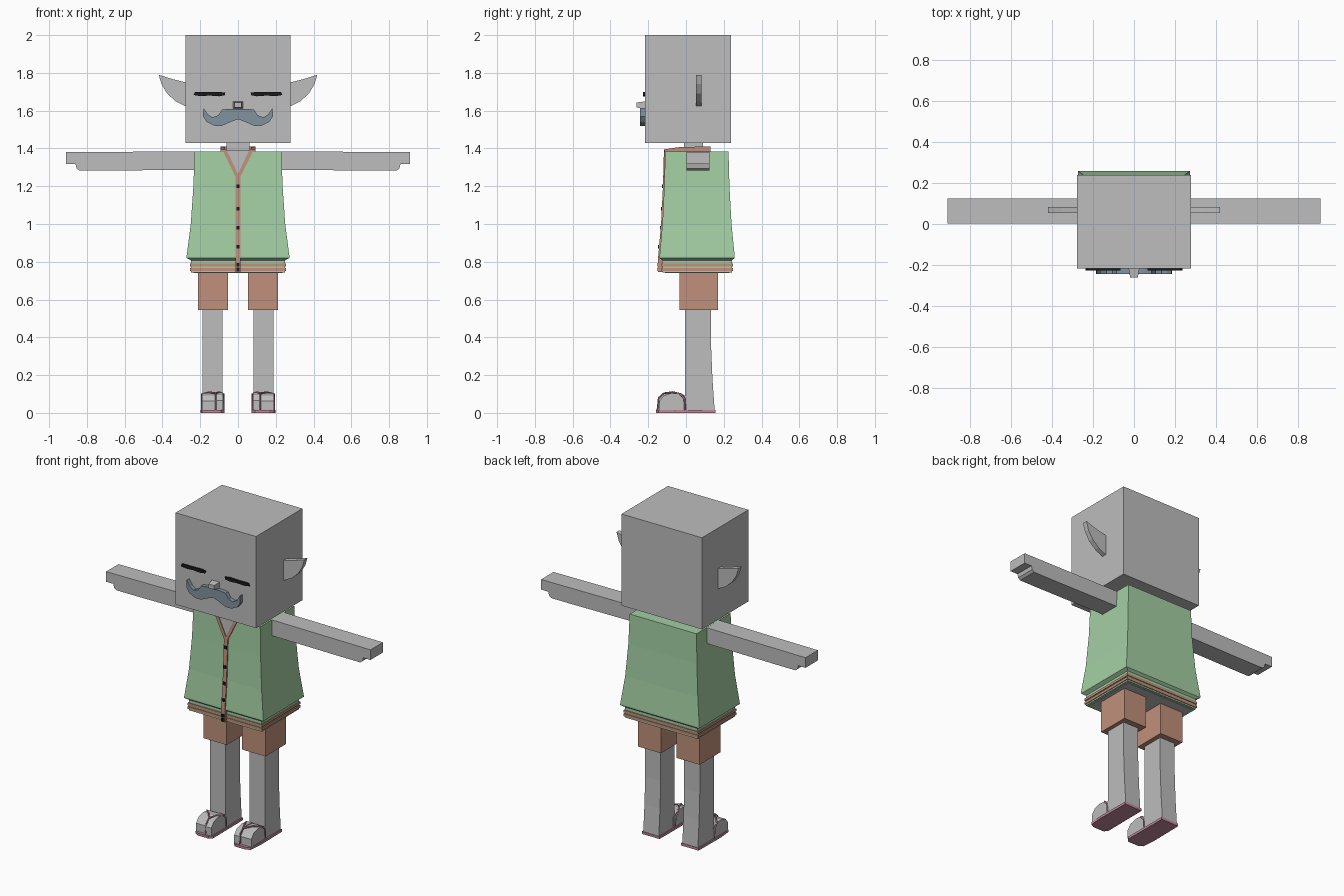
import bpy, bmesh
from mathutils import Vector

cube = bpy.data.objects.get("Cube")
if cube:
    bpy.data.objects.remove(cube, do_unlink=True)


def material(name, r, g, b):
    m = bpy.data.materials.new(name)
    m.use_nodes = True
    m.diffuse_color = (r, g, b, 1)
    m.node_tree.nodes["Principled BSDF"].inputs["Base Color"].default_value = (r, g, b, 1)
    return m


SKIN = material("grey skin", 0.51, 0.51, 0.51)
GREEN = material("shirt green", 0.37, 0.62, 0.37)
CLAY = material("clay orange", 0.53, 0.28, 0.20)
SLATE = material("slate hair", 0.22, 0.29, 0.34)
MAUVE = material("sandal mauve", 0.52, 0.25, 0.32)
BLACK = material("black", 0.01, 0.01, 0.01)


def finish(name, bm, mat):
    bmesh.ops.recalc_face_normals(bm, faces=bm.faces[:])
    mesh = bpy.data.meshes.new(name)
    bm.to_mesh(mesh)
    bm.free()
    mesh.materials.append(mat)
    ob = bpy.data.objects.new(name, mesh)
    bpy.context.collection.objects.link(ob)
    return ob


def skin_rings(name, rings, mat):
    """Join closed rings of points into a capped solid."""
    bm = bmesh.new()
    loops = [[bm.verts.new(p) for p in ring] for ring in rings]
    n = len(loops[0])
    for a, b in zip(loops, loops[1:]):
        for i in range(n):
            j = (i + 1) % n
            bm.faces.new((a[i], a[j], b[j], b[i]))
    bm.faces.new(loops[0])
    bm.faces.new(loops[-1])
    return finish(name, bm, mat)


def tower(name, levels, mat):
    """Stack of rectangles: (x0, x1, y0, y1, z)."""
    return skin_rings(name, [[(a, c, z), (b, c, z), (b, d, z), (a, d, z)]
                             for a, b, c, d, z in levels], mat)


def box(name, x, y, z, mat):
    return tower(name, [(*x, *y, h) for h in z], mat)


def plate(name, pts, y0, y1, mat):
    """Outline in x, z pushed along y."""
    return skin_rings(name, [[(x, y, z) for x, z in pts] for y in (y0, y1)], mat)


def side_prism(name, pts, x0, x1, mat):
    """Outline in y, z pushed along x."""
    return skin_rings(name, [[(x, y, z) for y, z in pts] for x in (x0, x1)], mat)


def tube(name, pts, radius, mat):
    cu = bpy.data.curves.new(name, "CURVE")
    cu.dimensions = "3D"
    cu.bevel_depth = radius
    cu.bevel_resolution = 0
    sp = cu.splines.new("POLY")
    sp.points.add(len(pts) - 1)
    for p, co in zip(sp.points, pts):
        p.co = (*co, 1)
    tmp = bpy.data.objects.new(name + "_path", cu)
    bpy.context.collection.objects.link(tmp)
    bpy.context.view_layer.update()
    deps = bpy.context.evaluated_depsgraph_get()
    mesh = bpy.data.meshes.new_from_object(tmp.evaluated_get(deps))
    bpy.data.objects.remove(tmp, do_unlink=True)
    mesh.materials.clear()
    mesh.materials.append(mat)
    ob = bpy.data.objects.new(name, mesh)
    bpy.context.collection.objects.link(ob)


# Head and neck
box("head", (-.277, .277), (-.218, .238), (1.43, 2), SKIN)
box("neck", (-.06, .06), (-.01, .09), (1.37, 1.44), SKIN)

# Nose and moustache
skin_rings("nose", [[(-w, y, a), (w, y, a), (w, y, b), (-w, y, b)]
                    for w, y, a, b in ((.028, -.21, 1.61, 1.65), (.018, -.262, 1.617, 1.643))], SKIN)
half = [(0, 1.61), (.05, 1.61), (.085, 1.605), (.105, 1.575), (.135, 1.565), (.16, 1.58),
        (.183, 1.615), (.185, 1.57), (.165, 1.54), (.125, 1.52), (.085, 1.52), (.04, 1.54), (0, 1.555)]
plate("moustache", half + [(-x, z) for x, z in half[-2:0:-1]], -.243, -.21, SLATE)

# Shirt body, flaring toward the hem
LEVELS = [(.23, -.11, .225, 1.385), (.236, -.115, .23, 1.2), (.25, -.125, .241, 1),
          (.272, -.14, .258, .83), (.272, -.14, .258, .82), (.25, -.125, .243, .808)]
tower("shirt", [(-w, w, f, b, z) for w, f, b, z in LEVELS], GREEN)

# Striped waistband with skin showing underneath
cuts = (.81, .79, .775, .768, .752, .743)
for i, (top, low) in enumerate(zip(cuts, cuts[1:])):
    w = .255 if i % 2 else .25
    box(f"waistband_{i + 1}", (-w, w), (-.125 - (w - .25), .243 + (w - .25)), (low, top),
        CLAY if i % 2 else GREEN)
box("torso_underside", (-.235, .235), (-.11, .23), (.74, .75), SKIN)


def front_y(z):
    for (_, f0, _, z0), (_, f1, _, z1) in zip(LEVELS[:4], LEVELS[1:4]):
        if z >= z1:
            return f0 + (f1 - f0) * (z0 - z) / (z0 - z1)
    return -.14


def on_front(name, pts, thick, mat):
    """Thin plate that follows the shirt front."""
    return skin_rings(name, [[(x, front_y(z) - t, z) for x, z in pts] for t in (-.005, thick)], mat)


# Neckline, button strip and buttons
on_front("neck_opening", [(-.065, 1.388), (0, 1.265), (.065, 1.388)], .002, SKIN)
heights = (1.265, 1.2, 1, .83, .745)
skin_rings("button_strip", [[(-.013, front_y(z) - .007, z), (.013, front_y(z) - .007, z),
                             (.013, front_y(z) + .015, z), (-.013, front_y(z) + .015, z)]
                            for z in heights], CLAY)
for i, z in enumerate((1.2, 1.08, .98, .88, .785, .76)):
    y = front_y(z)
    box(f"button_{i + 1}", (-.009, .009), (y - .012, y - .003), (z - .009, z + .009), BLACK)
box("collar_back", (-.092, .092), (.11, .13), (1.38, 1.41), CLAY)

for s, side in ((1, "left"), (-1, "right")):
    # Neckline trim and collar
    on_front(side + "_neck_trim", [(s * .062, 1.395), (s * .084, 1.395), (s * .013, 1.25), (0, 1.265)],
             .007, CLAY)
    side_prism(side + "_collar", [(-.115, 1.38), (-.115, 1.395), (-.03, 1.408), (.13, 1.41), (.13, 1.38)],
               s * .07, s * .092, CLAY)

    # Closed eye with ragged lashes
    plate(side + "_eye", [(s * x, z) for x, z in
                          ((.067, 1.695), (.1, 1.7), (.16, 1.698), (.228, 1.698), (.236, 1.683),
                           (.2, 1.677), (.15, 1.68), (.1, 1.676), (.07, 1.682))], -.227, -.215, BLACK)

    # Pointed ear
    plate(side + "_ear", [(s * x, z) for x, z in
                          ((.26, 1.745), (.28, 1.75), (.35, 1.768), (.42, 1.79), (.405, 1.74),
                           (.375, 1.69), (.33, 1.65), (.28, 1.625), (.26, 1.625))], .053, .083, SKIN)

    # Arm with a stepped hand
    plate(side + "_arm", [(s * x, z) for x, z in
                          ((.2, 1.385), (.91, 1.38), (.91, 1.317), (.86, 1.317), (.855, 1.295),
                           (.84, 1.283), (.7, 1.283), (.2, 1.287))], .003, .125, SKIN)

    # Shorts and leg
    box(side + "_shorts_leg", sorted((s * .053, s * .213)), (-.035, .17), (.545, .75), CLAY)
    side_prism(side + "_leg", [(-.005, .01), (-.005, .56), (.133, .56), (.133, .35), (.14, .18), (.152, .01)],
               s * .081, s * .188, SKIN)

    # Foot front: big toe and remaining toes
    hump = [(.01, .012), (.01, .08), (-.025, .103), (-.08, .108), (-.125, .095), (-.15, .065), (-.15, .012)]
    side_prism(side + "_big_toe", hump, s * .079, s * .115, SKIN)
    side_prism(side + "_toes", [(y * .94, z * .97) for y, z in hump], s * .118, s * .19, SKIN)

    # Sandal
    sole = [(.074, .155), (.195, .155), (.198, -.06), (.19, -.145), (.165, -.16), (.09, -.16), (.072, -.14)]
    skin_rings(side + "_sole", [[(s * x, y, z) for x, y in sole] for z in (0, .015)], MAUVE)
    for edge, label in ((.077, "inner"), (.192, "outer")):
        tube(f"{side}_{label}_strap", [(s * x, y, z) for x, y, z in
                                       ((edge, -.004, .012), (edge, -.008, .075), (edge, -.03, .1),
                                        ((edge + .117) / 2, -.07, .11), (.117, -.115, .104))], .005, MAUVE)
    tube(side + "_toe_post", [(s * .117, y, z) for y, z in ((-.115, .106), (-.145, .08), (-.152, .012))],
         .004, MAUVE)
